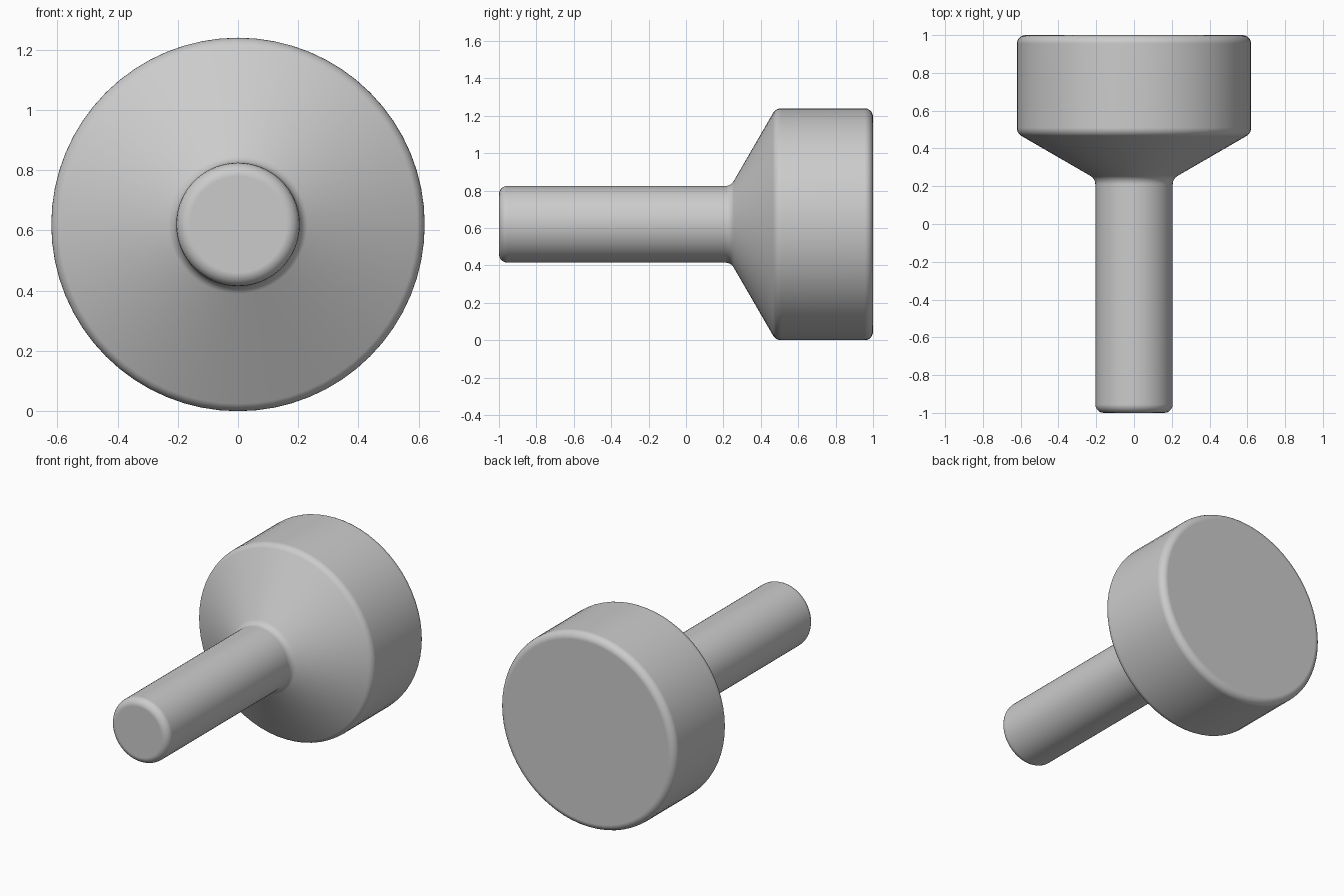
import bpy
import bmesh
import math
from mathutils import Vector, Matrix

cube = bpy.data.objects.get("Cube")
if cube:
    bpy.data.objects.remove(cube, do_unlink=True)

SEGMENTS = 64
AXIS_HEIGHT = 0.62


def make_material(name, colour):
    mat = bpy.data.materials.new(name)
    mat.use_nodes = True
    mat.diffuse_color = colour
    mat.node_tree.nodes["Principled BSDF"].inputs["Base Color"].default_value = colour
    return mat


def fillet(before, corner, after, radius, steps=5):
    """Points of an arc that rounds one corner of the profile."""
    a, b = (before - corner).normalized(), (after - corner).normalized()
    half = a.angle(b) / 2
    centre = corner + (a + b).normalized() * radius / math.sin(half)
    start = (corner + a * radius / math.tan(half) - centre).normalized()
    end = (corner + b * radius / math.tan(half) - centre).normalized()
    return [centre + start.slerp(end, i / steps) * radius for i in range(steps + 1)]


# Profile corners as (radius, y, rounding), from shaft tip to back of head
corners = [
    (0, -1, 0),
    (0.205, -1, 0.045),
    (0.205, 0.24, 0.05),
    (0.62, 0.48, 0.05),
    (0.62, 1, 0.045),
    (0, 1, 0),
]
points = [Vector((r, y, 0)) for r, y, _ in corners]
profile = []
for i in range(1, len(points) - 1):
    profile += fillet(points[i - 1], points[i], points[i + 1], corners[i][2])

# Sweep the profile around the y axis and cap both ends
bm = bmesh.new()
rings = []
for p in profile:
    rings.append([
        bm.verts.new(Matrix.Rotation(math.tau * k / SEGMENTS, 3, "Y") @ p)
        for k in range(SEGMENTS)
    ])
for lower, upper in zip(rings, rings[1:]):
    for k in range(SEGMENTS):
        n = (k + 1) % SEGMENTS
        bm.faces.new((lower[k], lower[n], upper[n], upper[k]))
bm.faces.new(rings[0])
bm.faces.new(rings[-1])
bmesh.ops.recalc_face_normals(bm, faces=bm.faces)

mesh = bpy.data.meshes.new("flared_knob")
bm.to_mesh(mesh)
bm.free()
mesh.materials.append(make_material("plain_grey", (0.6, 0.6, 0.6, 1)))

knob = bpy.data.objects.new("flared_knob", mesh)
knob.location.z = AXIS_HEIGHT
bpy.context.collection.objects.link(knob)

# Smooth sides with clean flat ends
bpy.context.view_layer.objects.active = knob
knob.select_set(True)
bpy.ops.object.shade_smooth_by_angle(angle=math.radians(35))
weighted = knob.modifiers.new("flat_ends", "WEIGHTED_NORMAL")
weighted.keep_sharp = True
